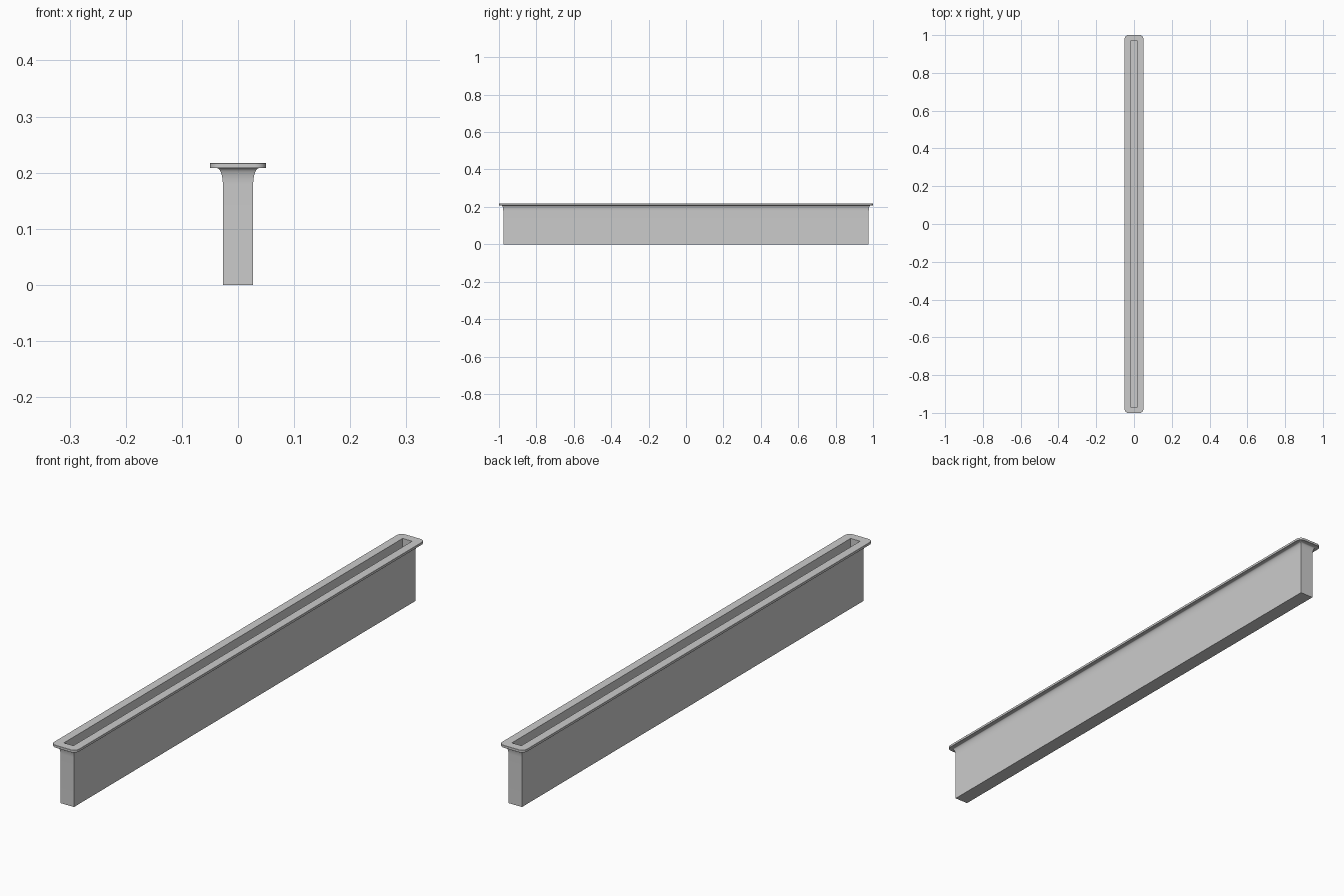
import bpy, bmesh, math

if "Cube" in bpy.data.objects:
    bpy.data.objects.remove(bpy.data.objects["Cube"])

HX, HY = 0.027, 0.977      # half size of the trough walls
TOP, LIP = 0.217, 0.208    # rim top and underside
SEG = 6                    # segments per rounded corner


def ring(bm, off, z, r=0.0):
    """Rectangle loop offset from the wall, with corner radius r."""
    x, y = HX + off - r, HY + off - r
    verts = []
    for q, (sx, sy) in enumerate([(1, 1), (-1, 1), (-1, -1), (1, -1)]):
        for i in range(SEG + 1):
            a = math.pi / 2 * (q + i / SEG)
            verts.append(bm.verts.new((sx * x + r * math.cos(a),
                                       sy * y + r * math.sin(a), z)))
    return verts


# profile from the outer base, up the flare, over the rim and down inside
profile = [(0, 0, 0)]
for i in range(9):
    t = math.pi / 2 * i / 8
    profile.append((0.010 * (1 - math.cos(t)), 0.178 + (LIP - 0.178) * math.sin(t), 0))
profile += [(0.0225, LIP, 0.02), (0.023, LIP + 0.0005, 0.02),
            (0.023, TOP - 0.0005, 0.02), (0.0225, TOP, 0.02),
            (-0.008, TOP, 0), (-0.008, 0.008, 0)]

# trough: lofted loops closed by an underside and an inner floor
bm = bmesh.new()
rings = [ring(bm, *p) for p in profile]
for a, b in zip(rings, rings[1:]):
    n = len(a)
    for i in range(n):
        j = (i + 1) % n
        bm.faces.new((a[i], a[j], b[j], b[i]))
bm.faces.new(rings[0][::-1])
bm.faces.new(rings[-1])
bmesh.ops.remove_doubles(bm, verts=bm.verts, dist=1e-5)
bmesh.ops.recalc_face_normals(bm, faces=bm.faces)
mesh = bpy.data.meshes.new("trough")
bm.to_mesh(mesh)
bm.free()
trough = bpy.data.objects.new("trough", mesh)
bpy.context.collection.objects.link(trough)
bpy.context.view_layer.objects.active = trough
trough.select_set(True)
bpy.ops.object.shade_smooth_by_angle(angle=math.radians(30))
